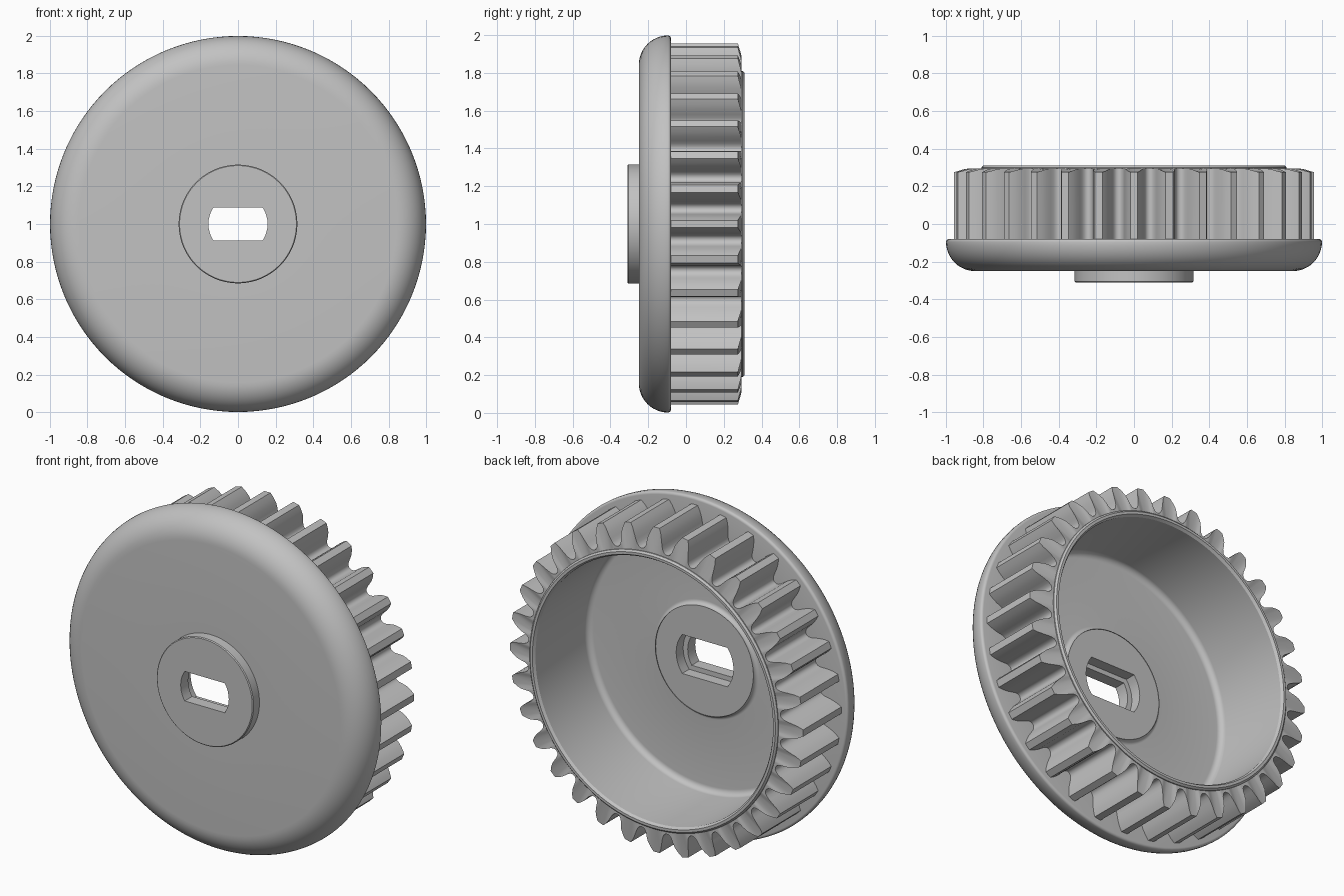
import bpy, bmesh, math
from math import sin, cos, pi, radians
from mathutils import Vector

cube = bpy.data.objects.get("Cube")
if cube:
    bpy.data.objects.remove(cube)

GREY = (0.54, 0.54, 0.54, 1)
grey = bpy.data.materials.new("plain grey")
grey.use_nodes = True
grey.diffuse_color = GREY
grey.node_tree.nodes["Principled BSDF"].inputs["Base Color"].default_value = GREY


def polar(r, a, y):
    """Point on the wheel: angle measured from the top, around the y axis."""
    return Vector((r * sin(a), y, 1 + r * cos(a)))


def arc(cr, cy, rad, start, end, n=8):
    """Fillet points in the (radius, y) plane."""
    steps = [radians(start + (end - start) * i / n) for i in range(n + 1)]
    return [(cr + rad * cos(t), cy + rad * sin(t)) for t in steps]


def finish(bm, name):
    bmesh.ops.recalc_face_normals(bm, faces=bm.faces)
    mesh = bpy.data.meshes.new(name)
    bm.to_mesh(mesh)
    bm.free()
    obj = bpy.data.objects.new(name, mesh)
    bpy.context.collection.objects.link(obj)
    mesh.materials.append(grey)
    return obj


def activate(obj):
    bpy.ops.object.select_all(action='DESELECT')
    obj.select_set(True)
    bpy.context.view_layer.objects.active = obj


def smooth(obj):
    activate(obj)
    bpy.ops.object.shade_smooth_by_angle(angle=radians(28))


def lathe(name, profile, n=128):
    bm = bmesh.new()
    rings = [[bm.verts.new(polar(r, 2 * pi * i / n, y)) for i in range(n)]
             for r, y in profile]
    for a, b in zip(rings, rings[1:]):
        for i in range(n):
            j = (i + 1) % n
            bm.faces.new((a[i], a[j], b[j], b[i]))
    bm.faces.new(rings[0])
    bm.faces.new(rings[-1])
    return finish(bm, name)


def slot_cutter(name, r, half_height, y0, y1):
    """Round bar with two flats."""
    a = math.asin(half_height / r)
    right = [-a + 2 * a * i / 8 for i in range(9)]
    angles = right + [t + pi for t in right]
    bm = bmesh.new()
    ends = [[bm.verts.new((r * cos(t), y, 1 + r * sin(t))) for t in angles]
            for y in (y0, y1)]
    bm.faces.new(ends[0])
    bm.faces.new(ends[1])
    for i in range(len(angles)):
        j = (i + 1) % len(angles)
        bm.faces.new((ends[0][i], ends[0][j], ends[1][j], ends[1][i]))
    obj = finish(bm, name)
    obj.hide_render = True
    return obj


# Flange, hub and hollow cup in one turned body
profile = [(0.32, -0.175)]
profile += arc(0.345, -0.17, 0.025, 180, 270)          # fillet around inner hub
profile += arc(0.74, -0.16, 0.035, -90, 0)             # cup floor fillet
profile += [(0.775, 0.295), (0.785, 0.31), (0.80, 0.31), (0.81, 0.30),
            (0.81, -0.08)]
profile += arc(0.983, -0.095, 0.015, 90, 0, 4)         # flange back edge
profile += arc(0.843, -0.095, 0.155, 0, -90, 12)       # rounded front edge
profile += [(0.315, -0.25), (0.315, -0.305), (0.31, -0.31)]
body = lathe("flanged_cup", profile)

# Stepped slot through the hub
for cutter in (slot_cutter("slot_front", 0.157, 0.087, -0.5, 0.1),
               slot_cutter("slot_back", 0.187, 0.115, -0.24, 0.1)):
    activate(body)
    mod = body.modifiers.new("slot", 'BOOLEAN')
    mod.operation = 'DIFFERENCE'
    mod.solver = 'EXACT'
    mod.object = cutter
    bpy.ops.object.modifier_apply(modifier=mod.name)
    bpy.data.objects.remove(cutter)
smooth(body)

# Toothed ring: half tooth as (radius, fraction of half pitch), then mirrored
TEETH, TIP, ROOT, BEVEL = 32, 0.957, 0.825, 0.89
half = [(TIP, 0.21), (0.93, 0.37), (0.90, 0.50), (0.87, 0.59), (0.85, 0.65),
        (0.835, 0.75), (0.827, 0.87), (ROOT, 1.0)]
tooth = [(r, -f) for r, f in reversed(half[:-1])] + half
outline = [(r, (k + f / 2) * 2 * pi / TEETH) for k in range(TEETH) for r, f in tooth]

bm = bmesh.new()
front = [bm.verts.new(polar(r, a, -0.09)) for r, a in outline]
back = [bm.verts.new(polar(r, a, 0.295 - 0.3 * max(0, r - BEVEL))) for r, a in outline]
inner = [bm.verts.new(polar(0.80, a, 0.295)) for r, a in outline]
for i in range(len(outline)):
    j = (i + 1) % len(outline)
    bm.faces.new((front[i], front[j], back[j], back[i]))
    bm.faces.new((back[i], back[j], inner[j], inner[i]))
smooth(finish(bm, "gear_teeth"))
